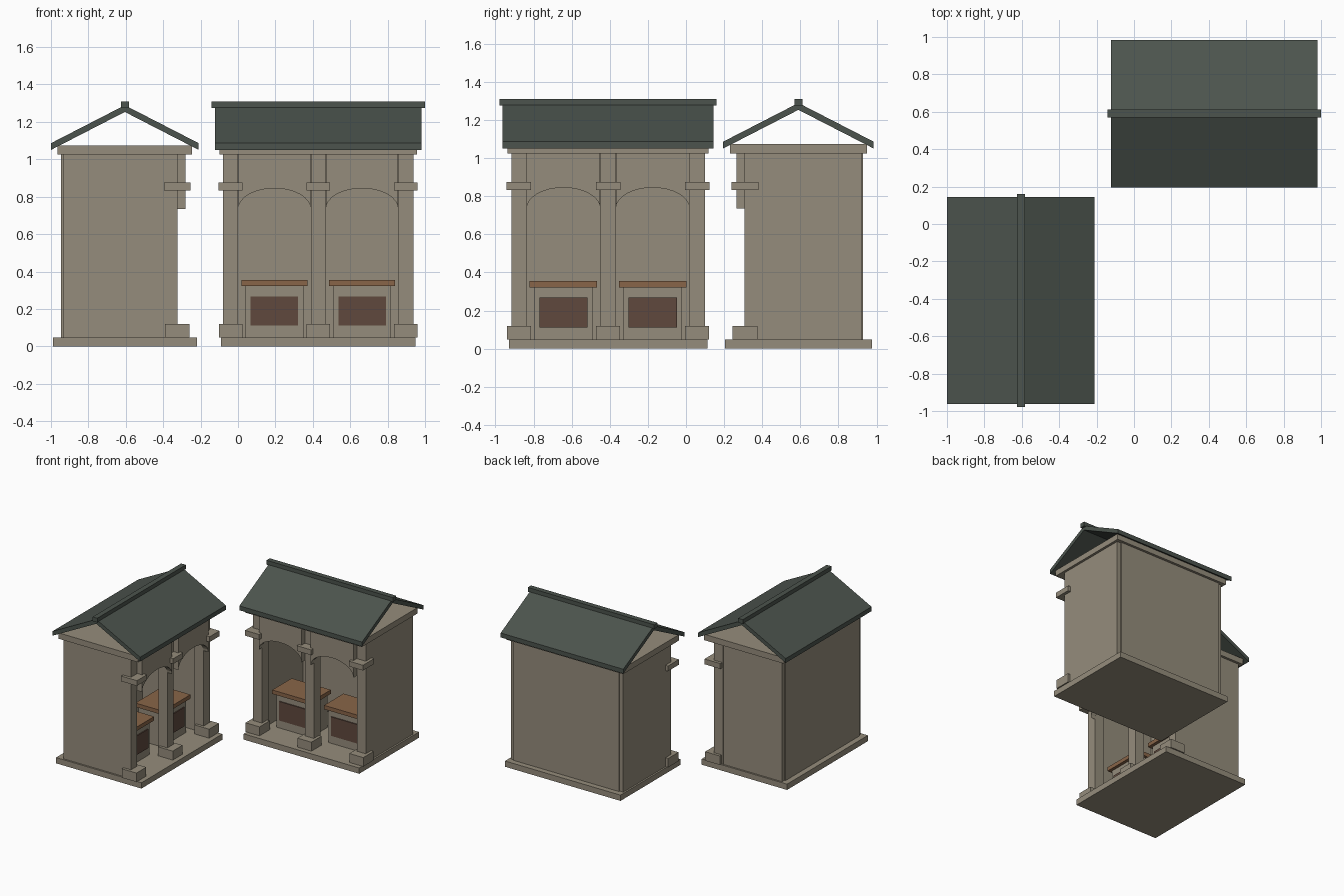
import bpy, bmesh, math
from mathutils import Matrix, Vector

if "Cube" in bpy.data.objects:
    bpy.data.objects.remove(bpy.data.objects["Cube"])


def material(name, rgb):
    m = bpy.data.materials.new(name)
    m.diffuse_color = (*rgb, 1)
    m.use_nodes = True
    m.node_tree.nodes["Principled BSDF"].inputs["Base Color"].default_value = m.diffuse_color
    return m


STONE = material("warm grey stone", (0.30, 0.265, 0.20))
SLATE = material("dark green slate", (0.072, 0.088, 0.075))
WOOD = material("brown wood", (0.25, 0.13, 0.065))
PANEL = material("dark brown panel", (0.115, 0.066, 0.048))


def prism(name, profile, start, end, axis, mat, place):
    """Extrude a 2D profile along x (profile is y,z) or y (profile is x,z)."""
    bm = bmesh.new()
    def point(p, t):
        return (t, p[0], p[1]) if axis == "x" else (p[0], t, p[1])
    a = [bm.verts.new(point(p, start)) for p in profile]
    b = [bm.verts.new(point(p, end)) for p in profile]
    n = len(profile)
    bm.faces.new(a)
    bm.faces.new(b[::-1])
    for i in range(n):
        j = (i + 1) % n
        bm.faces.new((a[j], a[i], b[i], b[j]))
    bmesh.ops.recalc_face_normals(bm, faces=bm.faces)
    bm.transform(place)
    me = bpy.data.meshes.new(name)
    bm.to_mesh(me)
    bm.free()
    me.materials.append(mat)
    ob = bpy.data.objects.new(name, me)
    bpy.context.collection.objects.link(ob)
    return ob


def box(name, x0, x1, y0, y1, z0, z1, mat, place):
    return prism(name, [(x0, z0), (x1, z0), (x1, z1), (x0, z1)], y0, y1, "y", mat, place)


def kiosk(tag, place):
    def b(name, *dims, mat=STONE):
        box(f"{tag}_{name}", *dims, mat, place)

    # Plinth, walls and cornice slab
    b("plinth", -0.521, 0.521, -0.385, 0.385, 0, 0.047)
    b("cornice", -0.527, 0.527, -0.36, 0.36, 1.025, 1.073)
    b("back_wall", -0.475, 0.475, 0.29, 0.34, 0.047, 1.025)
    for side, s in (("left", -1), ("right", 1)):
        x0, x1 = sorted((s * 0.46, s * 0.507))
        b(side + "_wall", x0, x1, -0.275, 0.33, 0.047, 1.025)

    # Pillars with foot blocks and capitals
    for side, x in (("left", -0.468), ("middle", 0), ("right", 0.468)):
        b(side + "_pillar", x - 0.04, x + 0.04, -0.282, -0.20, 0.047, 1.025)
        b(side + "_foot", x - 0.063, x + 0.063, -0.347, -0.215, 0.047, 0.12)
        b(side + "_capital", x - 0.064, x + 0.064, -0.352, -0.21, 0.832, 0.875)

    for side, x in (("left", -0.234), ("right", 0.234)):
        # Arched spandrel across each bay
        arch = [(x + 0.193 * math.cos(math.pi * i / 16),
                 0.735 + 0.11 * math.sin(math.pi * i / 16)) for i in range(17)]
        prism(f"{tag}_{side}_arch", arch + [(x - 0.193, 1.025), (x + 0.193, 1.025)],
              -0.325, -0.28, "y", STONE, place)
        # Counter with recess-coloured front
        b(side + "_counter_base", x - 0.155, x + 0.155, -0.15, 0.06, 0.047, 0.322)
        b(side + "_counter_top", x - 0.177, x + 0.177, -0.175, 0.075, 0.322, 0.354, mat=WOOD)
        b(side + "_counter_panel", x - 0.127, x + 0.127, -0.158, -0.149, 0.112, 0.267, mat=PANEL)

    # Open gable roof and ridge cap
    prism(tag + "_roof", [(-0.395, 1.05), (0, 1.253), (0.395, 1.05),
                          (0.395, 1.086), (0, 1.289), (-0.395, 1.086)],
          -0.553, 0.553, "x", SLATE, place)
    b("ridge_cap", -0.57, 0.57, -0.021, 0.021, 1.275, 1.31, mat=SLATE)


# Rear kiosk faces the front, the other one faces right
kiosk("rear_kiosk", Matrix.Translation((0.429, 0.59, 0)))
kiosk("side_kiosk", Matrix.Translation((-0.605, -0.409, 0)) @ Matrix.Rotation(math.pi / 2, 4, "Z"))
